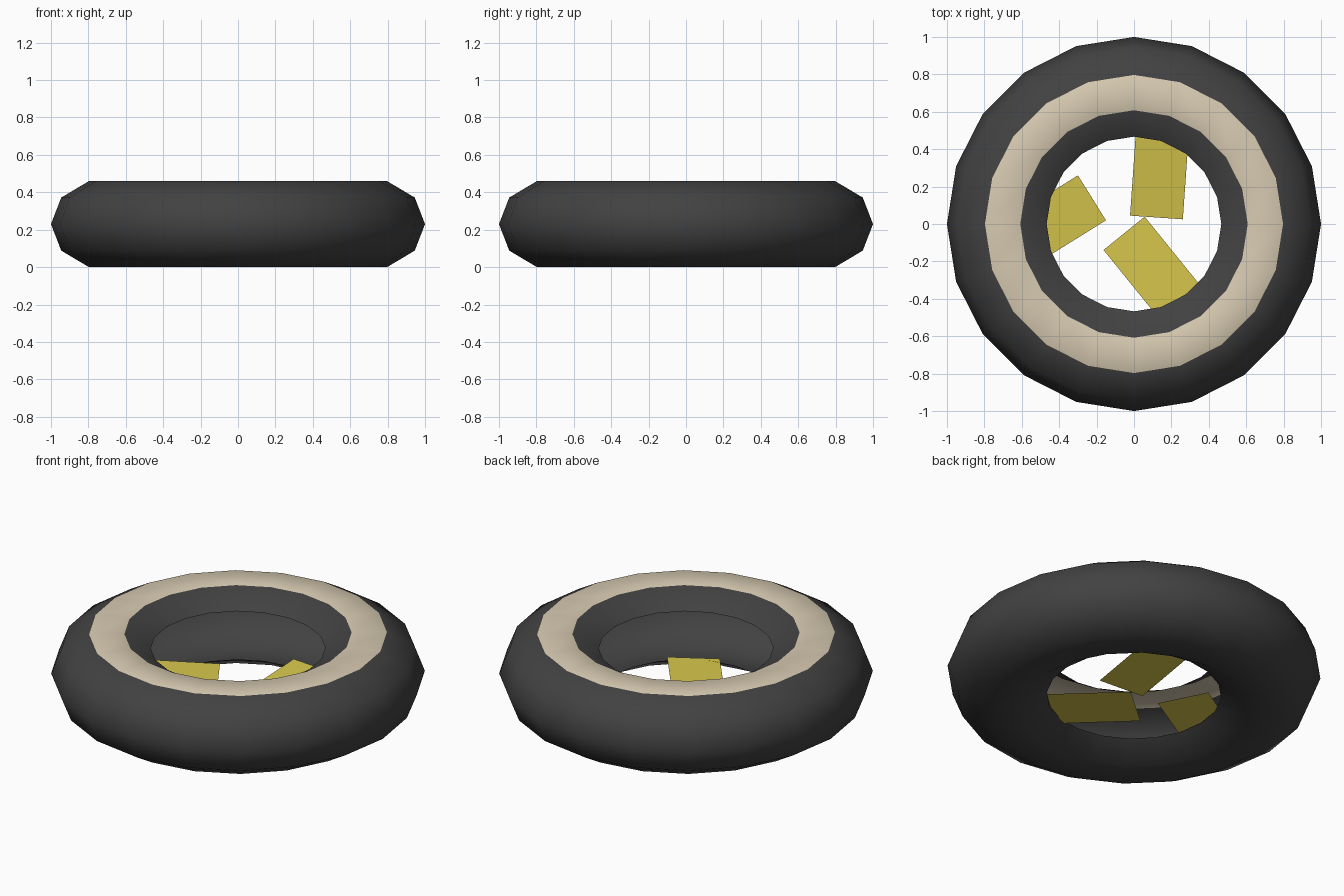
import bpy, bmesh, math
from mathutils import Vector, Matrix

cube = bpy.data.objects.get("Cube")
if cube:
    bpy.data.objects.remove(cube, do_unlink=True)


def make_material(name, color):
    mat = bpy.data.materials.new(name)
    mat.use_nodes = True
    mat.diffuse_color = (*color, 1)
    mat.node_tree.nodes["Principled BSDF"].inputs["Base Color"].default_value = (*color, 1)
    return mat


def add_object(name, bm, mats):
    mesh = bpy.data.meshes.new(name)
    bm.to_mesh(mesh)
    bm.free()
    for mat in mats:
        mesh.materials.append(mat)
    obj = bpy.data.objects.new(name, mesh)
    bpy.context.collection.objects.link(obj)
    return obj


rubber = make_material("dark rubber", (0.054, 0.054, 0.054))
cream = make_material("cream sidewall", (0.68, 0.59, 0.44))
yellow = make_material("yellow", (0.66, 0.55, 0.07))

# Tyre: hollow shell, open along its inner rim, spun from half a mirrored profile
MID = 0.23
SIDES = 20
upper = [(0.467, 0.142), (0.608, MID), (0.797, MID), (0.945, 0.142)]
profile = upper + [(1.0, 0)] + [(r, -h) for r, h in reversed(upper)]

bm = bmesh.new()
rings = []
for r, h in profile:
    rings.append([bm.verts.new(Matrix.Rotation(math.tau * i / SIDES, 3, "Z")
                               @ Vector((r, 0, MID + h))) for i in range(SIDES)])
for a, b in zip(rings, rings[1:]):
    for i in range(SIDES):
        j = (i + 1) % SIDES
        face = bm.faces.new((a[i], b[i], b[j], a[j]))
        face.smooth = True
        # Cream band on the flat upper sidewall
        face.material_index = int(face.calc_center_median().z > MID * 1.95)
add_object("tyre", bm, [rubber, cream])


# Loose flat slips leaning on the lower inner rim
def add_slip(name, start, degrees, z_in, z_out, roll, length=0.46, width=0.283):
    along = Vector((math.cos(math.radians(degrees)), math.sin(math.radians(degrees)), 0))
    side = Vector((-along.y, along.x, 0)) * width / 2
    side.z = roll
    inner = Vector((*start, z_in))
    outer = inner + along * length
    outer.z = z_out
    bm = bmesh.new()
    bm.faces.new([bm.verts.new(p) for p in
                  (inner - side, outer - side, outer + side, inner + side)])
    add_object(name, bm, [yellow])


add_slip("back_slip", (0.12, 0.035), 86, 0.07, 0.118, 0)
add_slip("right_slip", (-0.225, 0.14), 212, 0.092, 0.11, -0.008)
add_slip("front_slip", (-0.053, -0.05), -51, 0.06, 0.095, 0.01)
